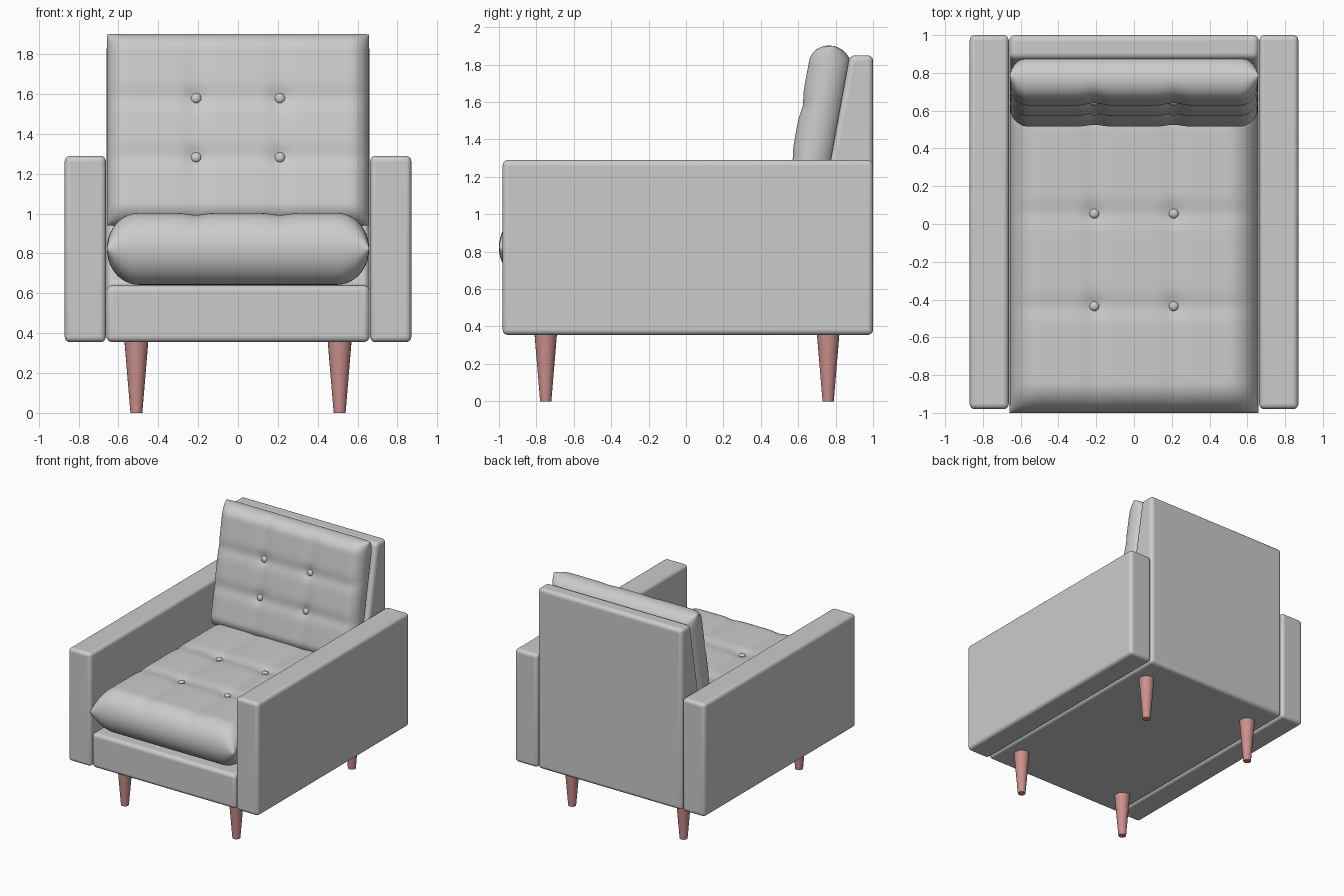
import bpy, bmesh
from math import sin, sqrt, exp, pi, radians
from mathutils import Matrix, Vector

if "Cube" in bpy.data.objects:
    bpy.data.objects.remove(bpy.data.objects["Cube"])


def add_object(name, bm, bevel=0.0, angle=40):
    bmesh.ops.recalc_face_normals(bm, faces=bm.faces)
    mesh = bpy.data.meshes.new(name)
    bm.to_mesh(mesh)
    bm.free()
    ob = bpy.data.objects.new(name, mesh)
    bpy.context.collection.objects.link(ob)
    if bevel:
        mod = ob.modifiers.new("bevel", 'BEVEL')
        mod.width, mod.segments, mod.limit_method = bevel, 5, 'ANGLE'
    bpy.ops.object.select_all(action='DESELECT')
    ob.select_set(True)
    bpy.context.view_layer.objects.active = ob
    bpy.ops.object.shade_smooth_by_angle(angle=radians(angle))
    return ob


def extrude_profile(name, points, x0, x1, bevel):
    # side profile in (y, z), extruded along x
    bm = bmesh.new()
    face = bm.faces.new([bm.verts.new((x0, y, z)) for y, z in points])
    ext = bmesh.ops.extrude_face_region(bm, geom=[face])
    moved = [v for v in ext['geom'] if isinstance(v, bmesh.types.BMVert)]
    bmesh.ops.translate(bm, verts=moved, vec=(x1 - x0, 0, 0))
    return add_object(name, bm, bevel)


def edge_round(d, r):
    return 1.0 if d >= r else sqrt(max(0.0, 1 - ((r - d) / r) ** 2))


def cushion(name, hx, hy, h, r, button_x, button_ys, matrix):
    # pillow with tufted top face, buttons sunk where the seams cross
    def dip(x, y):
        gx = abs(abs(x) - button_x)
        gy = min(abs(y - b) for b in button_ys)
        seam = 0.010 * (exp(-(gx / 0.05) ** 2) + exp(-(gy / 0.05) ** 2))
        return seam + 0.014 * exp(-(gx * gx + gy * gy) / 0.05 ** 2)

    bm = bmesh.new()
    for side in (1, -1):
        grid = bmesh.ops.create_grid(bm, x_segments=80, y_segments=80, size=1)
        for v in grid['verts']:
            x, y = hx * sin(v.co.x * pi / 2), hy * sin(v.co.y * pi / 2)
            f = edge_round(hx - abs(x), r) * edge_round(hy - abs(y), r)
            z = h * f - (dip(x, y) * f if side > 0 else 0)
            v.co = (x, y, side * z)
    bmesh.ops.remove_doubles(bm, verts=bm.verts, dist=0.0003)
    bm.transform(matrix)
    add_object(name, bm, angle=80)

    for bx in (-button_x, button_x):
        for by in button_ys:
            bm = bmesh.new()
            bmesh.ops.create_uvsphere(bm, u_segments=20, v_segments=12, radius=0.026)
            bm.transform(matrix @ Matrix.Translation((bx, by, h - dip(bx, by) + 0.003))
                         @ Matrix.Diagonal((1, 1, 0.7, 1)))
            add_object(name + "_button", bm)


# base and leaning back as one L-shaped frame
extrude_profile("frame", [(-0.975, 0.355), (1, 0.355), (1, 1.85), (0.875, 1.85),
                          (0.655, 0.64), (-0.975, 0.64)], -0.66, 0.66, 0.03)

# arms
for side, label in ((-1, "left"), (1, "right")):
    extrude_profile(label + "_arm", [(-0.98, 0.355), (1, 0.355), (1, 1.29), (-0.98, 1.29)],
                    side * 0.663, side * 0.87, 0.028)

# cushions
cushion("seat_cushion", 0.658, 0.83, 0.18, 0.16, 0.21, (-0.265, 0.225),
        Matrix.Translation((0, -0.17, 0.823)))
cushion("back_cushion", 0.658, 0.488, 0.112, 0.10, 0.21, (-0.155, 0.147),
        Matrix.Translation((0, 0.698, 1.42)) @ Matrix.Rotation(radians(79.5), 4, 'X'))

# tapered wooden legs
wood = bpy.data.materials.new("red_wood")
wood.diffuse_color = (0.6, 0.28, 0.27, 1)
wood.use_nodes = True
wood.node_tree.nodes["Principled BSDF"].inputs["Base Color"].default_value = wood.diffuse_color
for x in (-0.51, 0.51):
    for y, label in ((-0.75, "front_leg"), (0.76, "back_leg")):
        bm = bmesh.new()
        bmesh.ops.create_cone(bm, cap_ends=True, segments=24, radius1=0.03,
                              radius2=0.06, depth=0.36)
        bm.transform(Matrix.Translation((x, y, 0.18)))
        add_object(label, bm).data.materials.append(wood)
